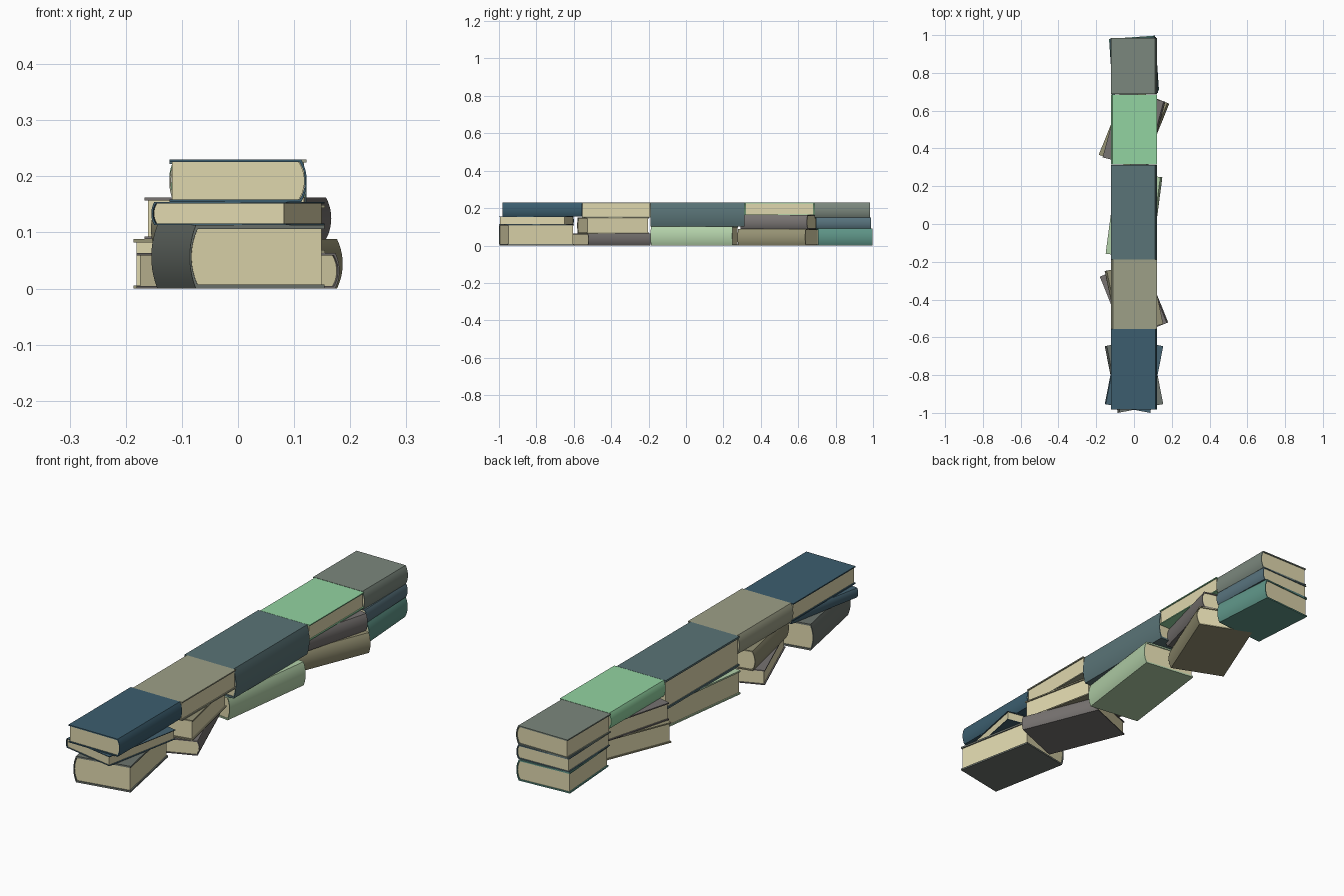
import bpy, bmesh, math

if "Cube" in bpy.data.objects:
    bpy.data.objects.remove(bpy.data.objects["Cube"])

def material(name, rgb):
    m = bpy.data.materials.new(name)
    m.diffuse_color = [(c / 255) ** 2.2 for c in rgb] + [1]
    m.use_nodes = True
    m.node_tree.nodes["Principled BSDF"].inputs["Base Color"].default_value = m.diffuse_color
    return m

PAPER = material("paper", (222, 214, 172))

def prism(name, profile, length, mat, y, z, rot, flip):
    """Extrude an (x, z) outline along y, then place it."""
    bm = bmesh.new()
    verts = [bm.verts.new((x, -length / 2, h)) for x, h in profile]
    face = bm.faces.new(verts)
    out = bmesh.ops.extrude_face_region(bm, geom=[face])
    moved = [v for v in out["geom"] if isinstance(v, bmesh.types.BMVert)]
    bmesh.ops.translate(bm, verts=moved, vec=(0, length, 0))
    bmesh.ops.recalc_face_normals(bm, faces=bm.faces)
    me = bpy.data.meshes.new(name)
    bm.to_mesh(me)
    bm.free()
    me.materials.append(mat)
    ob = bpy.data.objects.new(name, me)
    bpy.context.collection.objects.link(ob)
    ob.location = (0, y, z)
    ob.rotation_euler.z = math.radians(rot + (180 if flip else 0))
    bpy.ops.object.select_all(action='DESELECT')
    ob.select_set(True)
    bpy.context.view_layer.objects.active = ob
    bpy.ops.object.shade_smooth_by_angle(angle=math.radians(35))

def arc(x, bulge, z0, z1, n=10):
    """Shallow rounded edge from z0 up to z1, bulging toward +x."""
    half, mid = (z1 - z0) / 2, (z0 + z1) / 2
    r = (half * half + bulge * bulge) / (2 * bulge)
    a = math.asin(half / r)
    pts = []
    for i in range(n + 1):
        t = a * (2 * i / n - 1)
        pts.append((x + bulge - r + r * math.cos(t), mid + r * math.sin(t)))
    return pts

def book(name, y, z0, z1, length, rot, spine, rgb, width=0.245):
    h = z1 - z0
    t = h * 0.065                    # board thickness
    b = min(0.011, h * 0.13)         # roundness of the spine
    e, xs = -width / 2, width / 2 - b
    # cover: two boards joined by a rounded spine
    cover = [(e, 0)] + arc(xs, b, 0, h) + [(e, h), (e, h - t)]
    cover += arc(xs - 0.003, b, t, h - t)[::-1] + [(e, t)]
    prism(name + "_cover", cover, length, material(name, rgb), y, z0, rot, spine < 0)
    # page block, slightly inset on its three open sides
    pages = [(e + 0.005, t)] + arc(xs - 0.004, b, t, h - t) + [(e + 0.005, h - t)]
    prism(name + "_pages", pages, length - 0.008, PAPER, y, z0, rot, spine < 0)

# name, centre y, bottom z, top z, length, rotation, spine side, colour
BOOKS = [
    ("stack1_bottom", -0.800, 0.000, 0.113, 0.360, 11, -1, (108, 115, 109)),
    ("stack1_middle", -0.800, 0.113, 0.154, 0.360, -11, -1, (70, 98, 112)),
    ("stack1_top", -0.769, 0.154, 0.230, 0.425, 0, 1, (62, 94, 110)),
    ("stack2_bottom", -0.400, 0.000, 0.063, 0.360, 22, 1, (118, 114, 112)),
    ("stack2_middle", -0.390, 0.063, 0.149, 0.340, 12, -1, (146, 143, 116)),
    ("stack2_top", -0.373, 0.149, 0.230, 0.368, 0, -1, (156, 158, 134)),
    ("stack3_bottom", 0.045, 0.000, 0.102, 0.440, -7.5, 1, (178, 208, 168)),
    ("stack3_top", 0.062, 0.102, 0.230, 0.502, 0, 1, (90, 115, 118)),
    ("stack4_bottom", 0.502, 0.000, 0.088, 0.390, -22, 1, (150, 146, 116)),
    ("stack4_middle", 0.500, 0.088, 0.162, 0.370, -15, 1, (118, 114, 112)),
    ("stack4_top", 0.500, 0.162, 0.230, 0.372, 0, -1, (145, 210, 160)),
    ("stack5_bottom", 0.843, 0.000, 0.090, 0.292, 4, 1, (95, 148, 135)),
    ("stack5_middle", 0.838, 0.090, 0.149, 0.295, 2, 1, (88, 114, 124)),
    ("stack5_top", 0.836, 0.149, 0.230, 0.296, 0, 1, (122, 134, 124)),
]
for spec in BOOKS:
    book(*spec)
